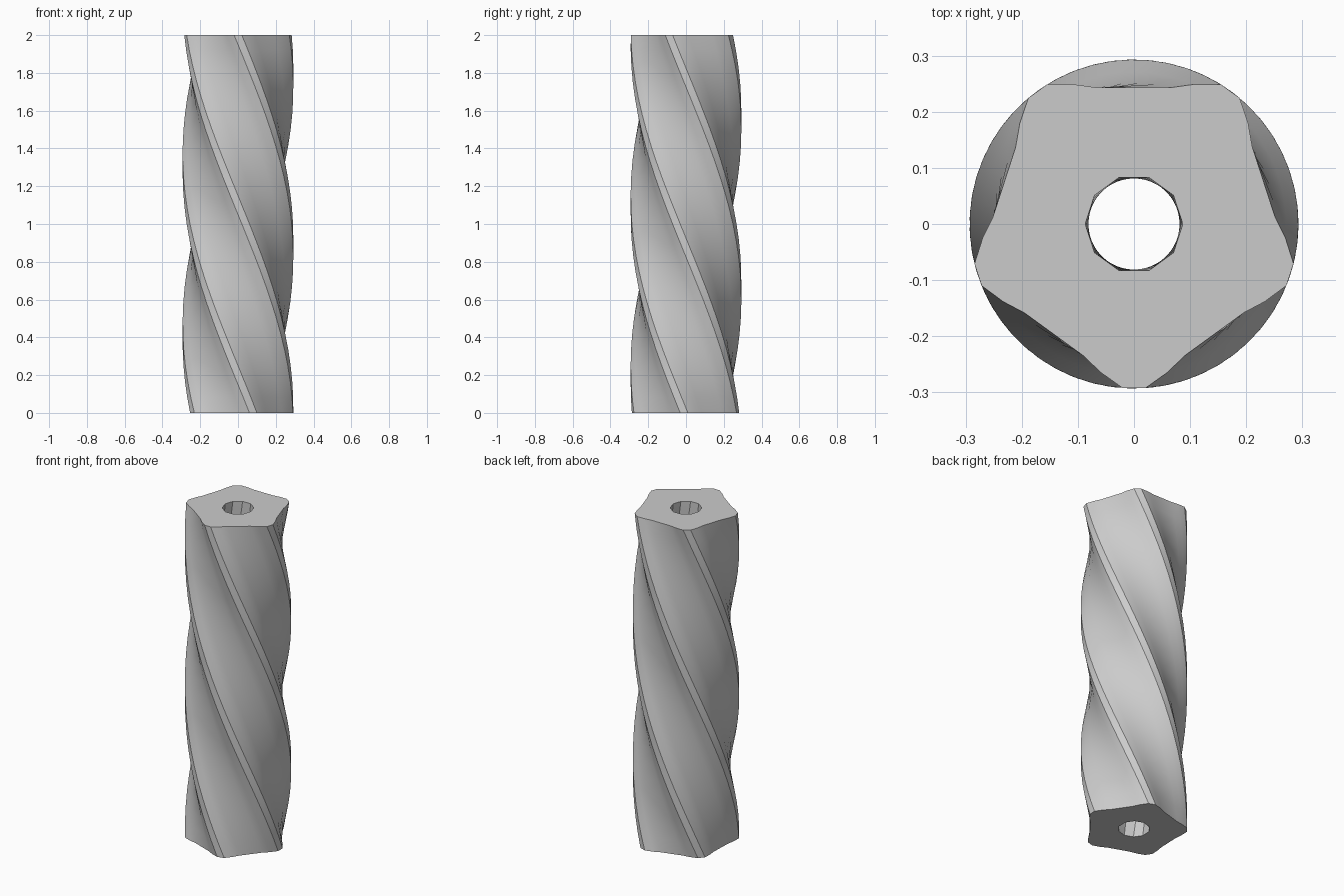
import bpy, bmesh
from math import radians, cos, sin

if "Cube" in bpy.data.objects:
    bpy.data.objects.remove(bpy.data.objects["Cube"])

HEIGHT, TWIST, LAYERS = 2.0, 160, 24
# one lobe of the star section: (angle from lobe centre, radius)
LOBE = [(-21, .2515), (-12.7, .271), (-4, .293), (4, .293), (12.7, .271), (21, .2515)]
HOLE_R = .087

outer = [(-90 + 72 * k + a, r) for k in range(5) for a, r in LOBE]
inner = [(-90 + 72 * k + a, HOLE_R) for k in range(5) for a in (-18, 18)]

bm = bmesh.new()


def ring(section, turn, z):
    return [bm.verts.new((r * cos(radians(a + turn)), r * sin(radians(a + turn)), z))
            for a, r in section]


def walls(section, flip):
    """Sweep a section upward while twisting it; return all rings."""
    rings = [ring(section, TWIST * (1 - i / LAYERS), HEIGHT * i / LAYERS)
             for i in range(LAYERS + 1)]
    n = len(section)
    for lo, hi in zip(rings, rings[1:]):
        for j in range(n):
            k = (j + 1) % n
            q = [lo[j], lo[k], hi[k], hi[j]]
            f = bm.faces.new(q[::-1] if flip else q)
            f.smooth = True
    return rings


# twisted star outside and twisted ten-sided bore
out_rings = walls(outer, False)
in_rings = walls(inner, True)

# flat end caps around the bore
for end, flip in ((0, True), (-1, False)):
    o, c = out_rings[end], in_rings[end]
    for k in range(5):
        lobe = o[6 * k:6 * k + 6] + [c[2 * k + 1], c[2 * k]]
        gap = [o[6 * k + 5], o[(6 * k + 6) % 30], c[(2 * k + 2) % 10], c[2 * k + 1]]
        for f in (lobe, gap):
            bm.faces.new(f[::-1] if flip else f)

mesh = bpy.data.meshes.new("twisted_shaft")
bm.to_mesh(mesh)
bm.free()
shaft = bpy.data.objects.new("twisted_shaft", mesh)
bpy.context.collection.objects.link(shaft)

# smooth along the flutes, sharp at the ends and bore corners
bpy.context.view_layer.objects.active = shaft
shaft.select_set(True)
bpy.ops.object.shade_smooth_by_angle(angle=radians(30))
